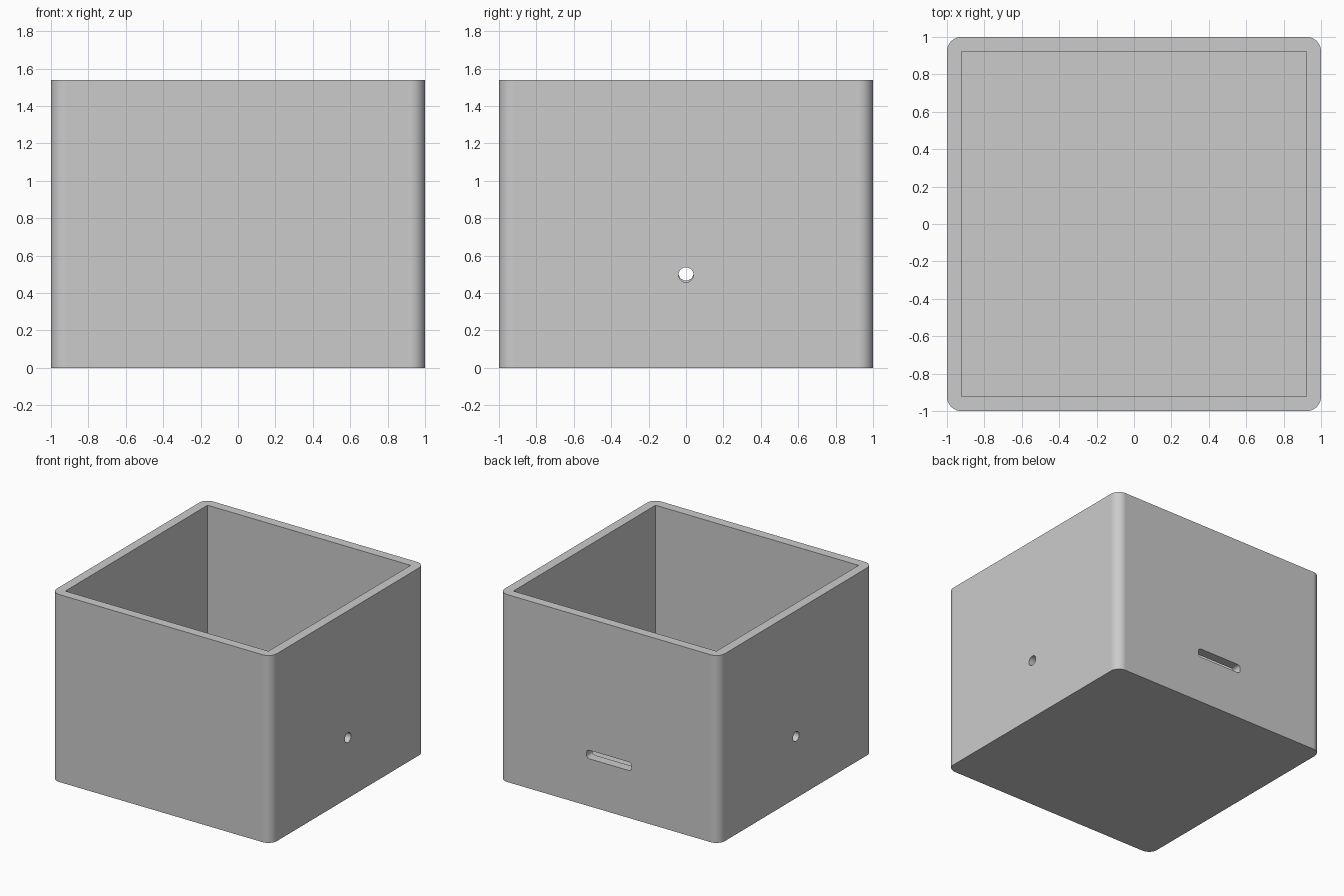
import bpy
import bmesh
from mathutils import Matrix, Vector

cube = bpy.data.objects.get("Cube")
if cube:
    bpy.data.objects.remove(cube, do_unlink=True)

HEIGHT = 1.54
WALL = 0.077


def make_object(name, bm):
    mesh = bpy.data.meshes.new(name)
    bm.to_mesh(mesh)
    bm.free()
    obj = bpy.data.objects.new(name, mesh)
    bpy.context.collection.objects.link(obj)
    return obj


def rounded_box(name, size, center, axis=2, radius=0.0, segments=10):
    """Box whose edges parallel to the given axis may be rounded."""
    bm = bmesh.new()
    bmesh.ops.create_cube(bm, size=1)
    bmesh.ops.scale(bm, vec=size, verts=bm.verts)
    if radius:
        edges = [e for e in bm.edges
                 if abs((e.verts[0].co - e.verts[1].co)[axis]) > 1e-4]
        bmesh.ops.bevel(bm, geom=edges, offset=radius, segments=segments,
                        profile=0.5, affect='EDGES')
    bmesh.ops.translate(bm, vec=center, verts=bm.verts)
    return make_object(name, bm)


def round_hole(name, radius, depth, center):
    """Cylinder lying along x."""
    bm = bmesh.new()
    turn = Matrix.Translation(Vector(center)) @ Matrix.Rotation(1.5707963, 4, 'Y')
    bmesh.ops.create_cone(bm, cap_ends=True, segments=40, radius1=radius,
                          radius2=radius, depth=depth, matrix=turn)
    return make_object(name, bm)


# Outer shell with rounded upright corners
box = rounded_box("open_box", (2, 2, HEIGHT), (0, 0, HEIGHT / 2), radius=WALL)

# Cavity, side holes and back slot
inner = 2 - 2 * WALL
cutters = [
    rounded_box("cavity_cutter", (inner, inner, HEIGHT),
                (0, 0, WALL + HEIGHT / 2)),
    round_hole("left_hole_cutter", 0.04, 0.4, (1, 0, 0.497)),
    round_hole("right_hole_cutter", 0.04, 0.4, (-1, 0, 0.507)),
    rounded_box("slot_cutter", (0.41, 0.4, 0.07), (0, 1, 0.425),
                axis=1, radius=0.027, segments=6),
]
for cutter in cutters:
    cutter.hide_render = True
    mod = box.modifiers.new(cutter.name, 'BOOLEAN')
    mod.operation = 'DIFFERENCE'
    mod.solver = 'EXACT'
    mod.object = cutter

# Bake the cuts and discard the cutters
bpy.context.view_layer.update()
graph = bpy.context.evaluated_depsgraph_get()
cut_mesh = bpy.data.meshes.new_from_object(box.evaluated_get(graph))
box.modifiers.clear()
box.data = cut_mesh
for cutter in cutters:
    bpy.data.objects.remove(cutter, do_unlink=True)

# Smooth rounded corners, crisp edges
bpy.ops.object.select_all(action='DESELECT')
box.select_set(True)
bpy.context.view_layer.objects.active = box
bpy.ops.object.shade_smooth_by_angle(angle=0.5)
weighted = box.modifiers.new("flat_walls", 'WEIGHTED_NORMAL')
weighted.keep_sharp = True

# Plain grey plastic
grey = bpy.data.materials.new("grey_plastic")
grey.use_nodes = True
colour = (0.6, 0.6, 0.6, 1)
grey.diffuse_color = colour
grey.node_tree.nodes["Principled BSDF"].inputs["Base Color"].default_value = colour
box.data.materials.clear()
box.data.materials.append(grey)
